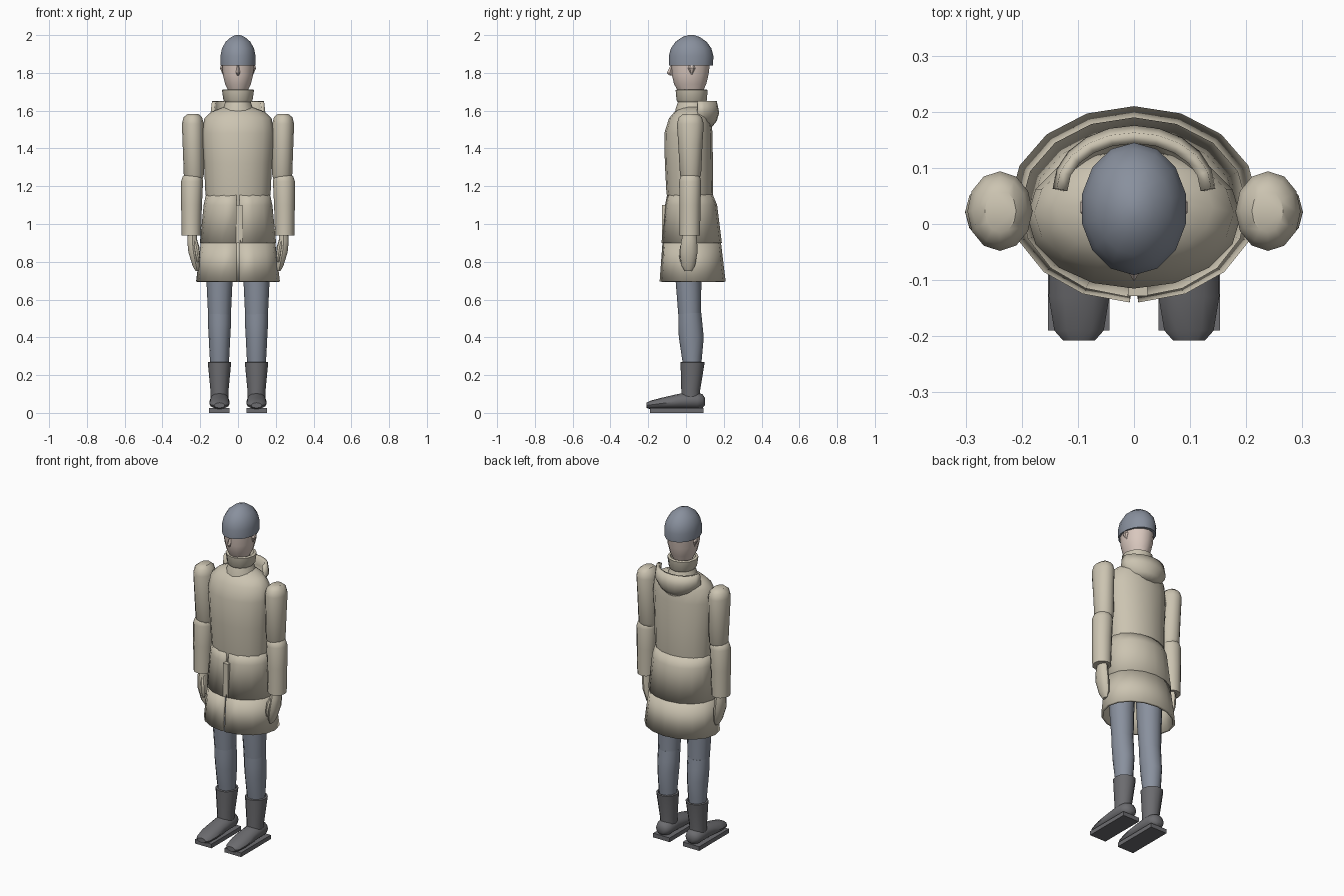
import bpy, bmesh, math


def material(name, rgb):
    m = bpy.data.materials.new(name)
    m.diffuse_color = (*rgb, 1)
    return m


COAT = material("coat_cloth", (0.60, 0.55, 0.44))
BLUE = material("blue_cloth", (0.25, 0.28, 0.34))
SKIN = material("skin", (0.70, 0.58, 0.52))
DARK = material("dark_leather", (0.15, 0.15, 0.16))


def finish(name, bm, mat, mirror=False, thick=0, angle=40):
    me = bpy.data.meshes.new(name)
    bm.to_mesh(me)
    bm.free()
    me.materials.append(mat)
    ob = bpy.data.objects.new(name, me)
    bpy.context.collection.objects.link(ob)
    bpy.ops.object.select_all(action='DESELECT')
    ob.select_set(True)
    bpy.context.view_layer.objects.active = ob
    bpy.ops.object.shade_smooth_by_angle(angle=math.radians(angle))
    if thick:
        s = ob.modifiers.new("thickness", 'SOLIDIFY')
        s.thickness, s.offset = thick, -1
    if mirror:
        ob.modifiers.new("mirror", 'MIRROR')
    return ob


def loft(name, rings, mat, n=12, axis='Z', arc=None, cap=True, **kw):
    """Skin elliptical rings (position, centre a, centre b, radius a, radius b)."""
    bm = bmesh.new()
    rows = []
    for p, ca, cb, ra, rb in rings:
        row = []
        for i in range(n + 1 if arc else n):
            if arc:
                t = math.radians(arc[0] + (arc[1] - arc[0]) * i / n)
            else:
                t = math.tau * i / n - math.pi / 2
            a, b = ca + ra * math.cos(t), cb + rb * math.sin(t)
            row.append(bm.verts.new((a, b, p) if axis == 'Z' else (a, p, b)))
        rows.append(row)
    for lo, hi in zip(rows, rows[1:]):
        for i in range(n):
            j = i + 1 if arc else (i + 1) % n
            bm.faces.new((lo[i], lo[j], hi[j], hi[i]))
    if cap and not arc:
        bm.faces.new(rows[0])
        bm.faces.new(rows[-1])
        bmesh.ops.recalc_face_normals(bm, faces=bm.faces)
    return finish(name, bm, mat, **kw)


def box(name, lo, hi, mat, **kw):
    bm = bmesh.new()
    bmesh.ops.create_cube(bm, size=1)
    for v in bm.verts:
        v.co = [(l + h) / 2 + c * (h - l) for l, h, c in zip(lo, hi, v.co)]
    return finish(name, bm, mat, **kw)


# Head, face details and cap
loft("head", [(1.66, 0, .03, .04, .05), (1.70, 0, .024, .05, .064),
              (1.74, 0, .022, .07, .085), (1.79, 0, .022, .082, .097),
              (1.87, 0, .025, .087, .105)], SKIN, 14)
loft("nose", [(1.785, 0, -.08, .004, .006), (1.80, 0, -.085, .011, .017),
              (1.84, 0, -.075, .005, .006)], SKIN, 4)
loft("ear", [(1.79, .078, .03, .003, .003), (1.825, .085, .03, .012, .02),
             (1.85, .082, .03, .004, .006)], SKIN, 6, mirror=True)
loft("cap", [(1.84, 0, .026, .094, .117), (1.89, 0, .027, .095, .118),
             (1.93, 0, .027, .087, .107), (1.965, 0, .027, .067, .082),
             (1.99, 0, .027, .037, .046), (2.0, 0, .027, .012, .015)], BLUE, 14)

# Collar and folded hood
loft("collar", [(1.57, 0, .035, .10, .095), (1.61, 0, .03, .08, .085),
                (1.645, 0, .03, .068, .073), (1.655, 0, .03, .077, .08),
                (1.71, 0, .03, .085, .085), (1.713, 0, .03, .07, .07),
                (1.68, 0, .03, .06, .06)], COAT, 12)
loft("hood", [(1.51, 0, .06, .075, .075), (1.545, 0, .06, .115, .103),
              (1.59, 0, .063, .145, .113), (1.65, 0, .063, .138, .100)],
     COAT, 10, arc=(0, 180), thick=.02)

# Coat body
loft("coat_torso", [(1.08, 0, .02, .16, .11), (1.17, 0, .02, .173, .124),
                    (1.32, 0, .015, .18, .127), (1.48, 0, .013, .19, .128),
                    (1.56, 0, .02, .178, .11), (1.595, 0, .03, .14, .09),
                    (1.62, 0, .035, .075, .06)], COAT, 16)
loft("coat_waist", [(.90, 0, .03, .202, .16), (1.10, 0, .027, .182, .138),
                    (1.165, 0, .02, .168, .118)],
     COAT, 16, arc=(-87, 267), thick=.015)
loft("coat_skirt", [(.695, 0, .035, .222, .175), (.91, 0, .03, .196, .154)],
     COAT, 16, arc=(-88, 268), thick=.015)
box("front_placket", (-.01, -.128, .90), (.024, -.10, 1.10), COAT)

# Sleeves and mittens
loft("upper_sleeve", [(1.24, .233, .024, .046, .045), (1.26, .234, .024, .053, .056),
                      (1.42, .237, .023, .056, .064), (1.53, .239, .023, .058, .071),
                      (1.565, .239, .023, .049, .061), (1.583, .238, .023, .028, .038)],
     COAT, 12, mirror=True)
loft("lower_sleeve", [(.94, .247, .02, .051, .054), (1.10, .246, .021, .055, .056),
                      (1.225, .243, .022, .058, .058), (1.25, .241, .022, .052, .052),
                      (1.265, .24, .022, .038, .038)], COAT, 12, mirror=True)
loft("mitten", [(.75, .217, .012, .008, .018), (.78, .222, .012, .02, .036),
                (.85, .236, .014, .028, .047), (.91, .242, .017, .028, .042),
                (.96, .242, .02, .025, .034)], COAT, 10, mirror=True)
loft("thumb", [(.80, .212, -.022, .006, .008), (.83, .213, -.022, .012, .014),
               (.88, .22, -.014, .015, .018), (.92, .23, 0, .012, .015)],
     COAT, 8, mirror=True)

# Trouser legs
loft("upper_leg", [(.51, .098, .02, .060, .060), (.70, .098, .013, .069, .068),
                   (.98, .095, .015, .078, .08)], BLUE, 12, mirror=True)
loft("lower_leg", [(.24, .098, .033, .047, .046), (.30, .098, .031, .052, .054),
                   (.40, .098, .028, .057, .066), (.47, .098, .023, .061, .064),
                   (.53, .098, .02, .061, .061)], BLUE, 12, mirror=True)

# Boots
loft("boot_shaft", [(.06, .098, .025, .046, .05), (.12, .098, .025, .048, .05),
                    (.268, .098, .035, .062, .064), (.27, .098, .035, .052, .054),
                    (.25, .098, .035, .05, .05)], DARK, 12, mirror=True)
loft("boot_foot", [(-.208, .098, .04, .028, .014), (-.19, .098, .042, .044, .022),
                   (-.13, .098, .05, .054, .030), (-.06, .098, .058, .053, .038),
                   (0, .098, .064, .052, .044), (.06, .098, .064, .052, .044),
                   (.088, .098, .062, .04, .036), (.1, .098, .06, .02, .02)],
     DARK, 12, axis='Y', mirror=True)
box("boot_sole", (.044, -.19, 0), (.153, .093, .025), DARK, mirror=True)
